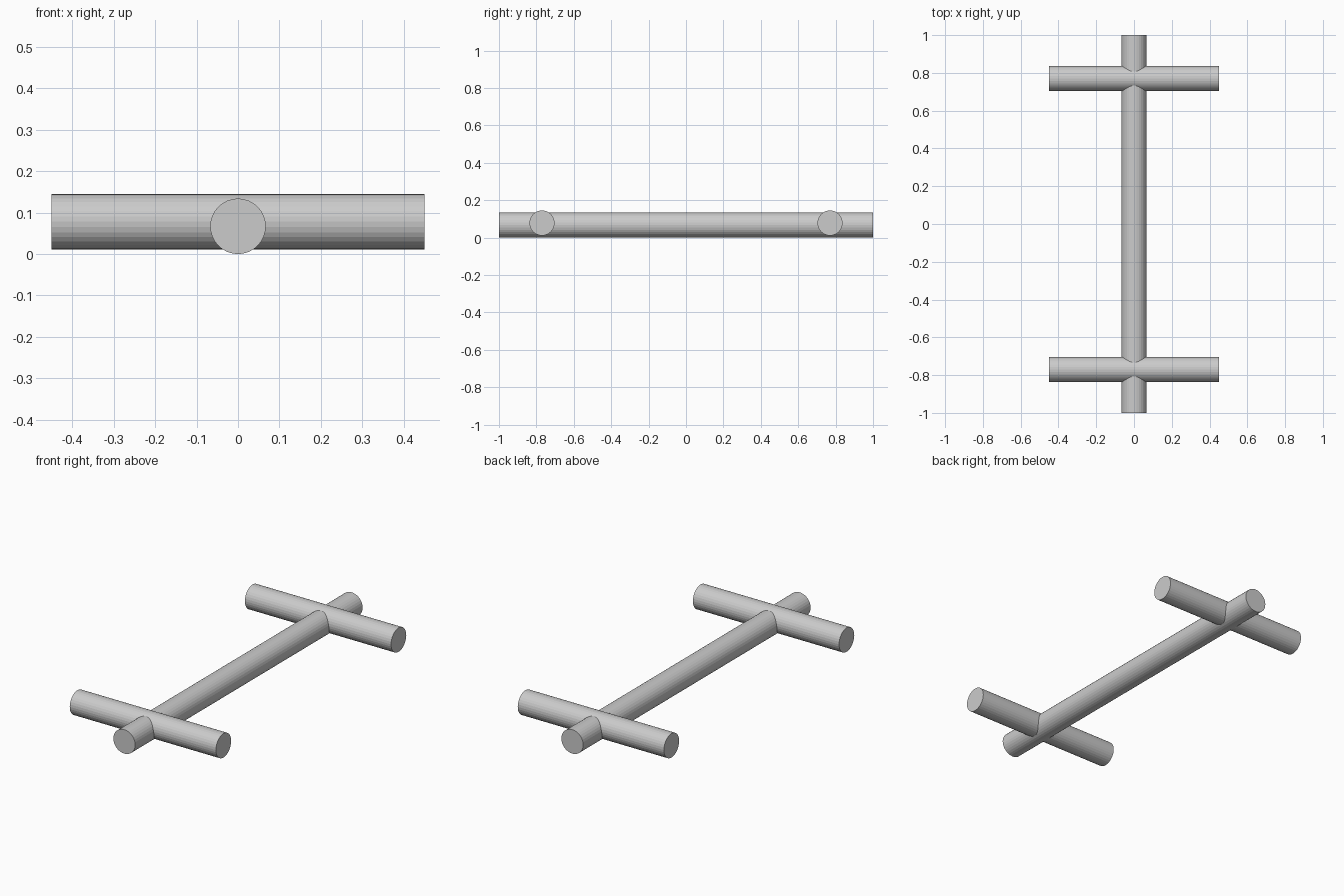
import bpy
from math import pi

cube = bpy.data.objects.get("Cube")
if cube:
    bpy.data.objects.remove(cube, do_unlink=True)

RADIUS = 0.067

# Single light grey finish
grey = bpy.data.materials.new("light_grey")
grey.use_nodes = True
colour = (0.6, 0.6, 0.6, 1)
grey.diffuse_color = colour
grey.node_tree.nodes["Principled BSDF"].inputs["Base Color"].default_value = colour


def bar(name, length, location, rotation):
    """Add a flat-faceted round bar."""
    bpy.ops.mesh.primitive_cylinder_add(
        vertices=32, radius=RADIUS, depth=length,
        location=location, rotation=rotation)
    obj = bpy.context.object
    obj.name = name
    obj.data.materials.append(grey)
    return obj


# Long bar running front to back
bar("long_bar", 2.0, (0, 0, RADIUS), (pi / 2, 0, 0))

# Cross bars near each end, set slightly higher
for name, y in (("front_cross_bar", -0.77), ("back_cross_bar", 0.77)):
    bar(name, 0.9, (0, y, 0.078), (0, pi / 2, 0))
